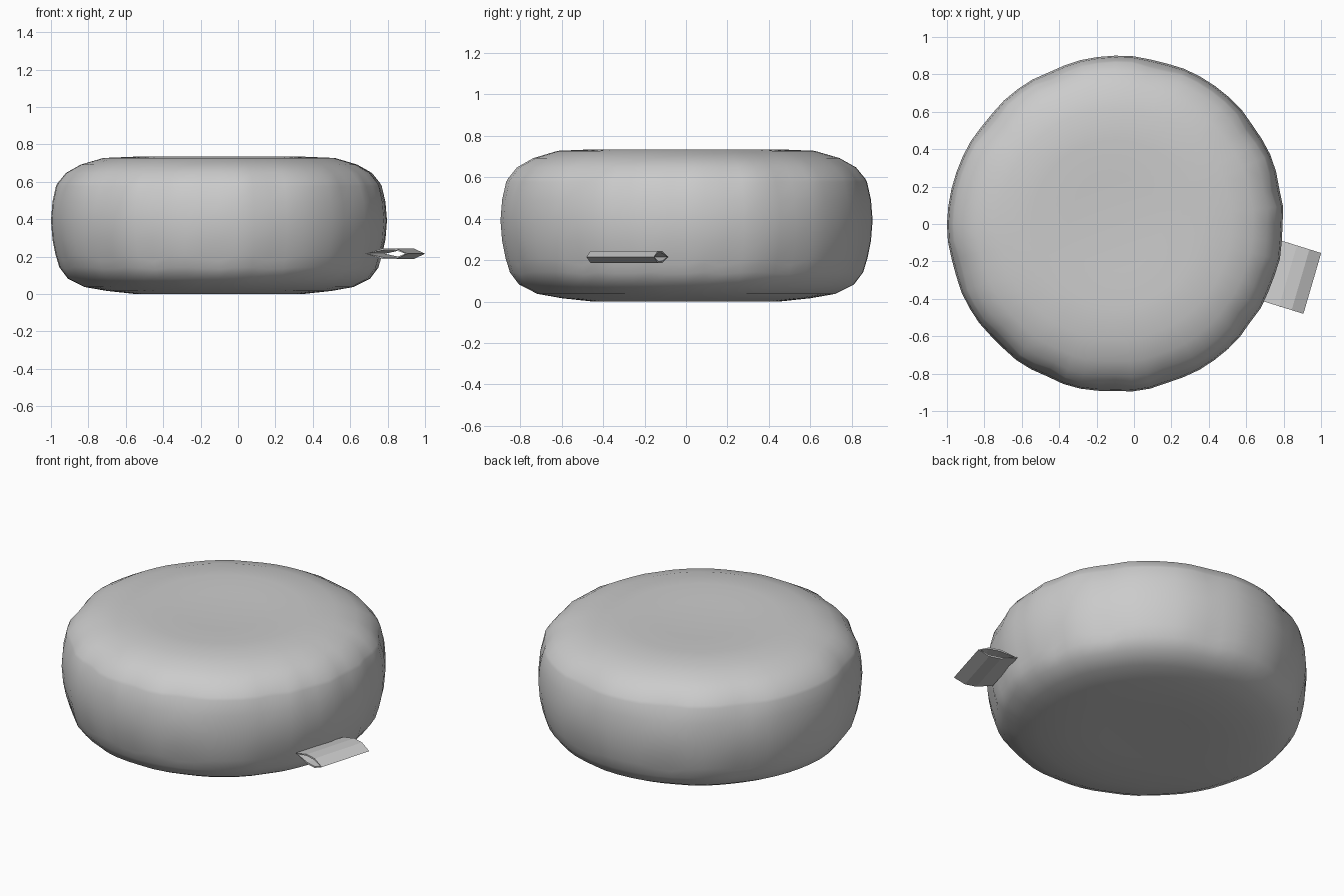
import bpy, bmesh, math
from mathutils import Vector

if "Cube" in bpy.data.objects:
    bpy.data.objects.remove(bpy.data.objects["Cube"])

grey = bpy.data.materials.new("grey fabric")
grey.diffuse_color = (0.6, 0.6, 0.6, 1)
grey.use_nodes = True
grey.node_tree.nodes["Principled BSDF"].inputs["Base Color"].default_value = grey.diffuse_color


def make_object(name, bm):
    bmesh.ops.recalc_face_normals(bm, faces=bm.faces)
    mesh = bpy.data.meshes.new(name)
    bm.to_mesh(mesh)
    bm.free()
    mesh.materials.append(grey)
    obj = bpy.data.objects.new(name, mesh)
    bpy.context.collection.objects.link(obj)
    return obj


# Cushion: revolved profile (radius, height), puckered along its two seams
SEGMENTS = 60
CENTRE_X = -0.1
PROFILE = [(0.25, 0.012), (0.45, 0.008), (0.6, 0.024), (0.72, 0.045), (0.81, 0.09),
           (0.855, 0.15), (0.87, 0.2), (0.875, 0.215), (0.892, 0.3), (0.9, 0.4),
           (0.892, 0.5), (0.873, 0.585), (0.865, 0.6), (0.82, 0.655), (0.74, 0.7),
           (0.62, 0.735), (0.45, 0.742), (0.25, 0.733)]
TUCKS = [-36, -21, -3, 13, 34, 75, 112, 141, 195, 225, 245, 268, 290]


def tuck(deg):
    """How deep the fabric is gathered at this angle, 0 to 1."""
    gaps = [abs((deg - t + 180) % 360 - 180) for t in TUCKS]
    return max(math.exp(-(g / 4.5) ** 2) for g in gaps)


def cushion_point(deg, r, z):
    a = math.radians(deg)
    seam = math.exp(-((z - 0.6) / 0.07) ** 2) + math.exp(-((z - 0.19) / 0.07) ** 2)
    edge = max(0, (r - 0.5) / 0.4)
    full = 1 + 0.012 * edge * math.sin(2 * a) * (math.sin(a) > 0)
    r = r * full - tuck(deg) * (0.008 * edge + 0.016 * seam * edge)
    z -= 0.02 * tuck(deg) * math.exp(-((z - 0.19) / 0.06) ** 2) * edge
    return Vector((CENTRE_X + r * math.cos(a), r * math.sin(a), z))


bm = bmesh.new()
angles = [360 * i / SEGMENTS for i in range(SEGMENTS)]
rings = [[bm.verts.new(cushion_point(d, r, z)) for d in angles] for r, z in PROFILE]
for low, high in zip(rings, rings[1:]):
    for i in range(SEGMENTS):
        j = (i + 1) % SEGMENTS
        bm.faces.new((low[i], low[j], high[j], high[i]))
for ring, z in ((rings[0], 0.016), (rings[-1], 0.727)):
    hub = bm.verts.new((CENTRE_X, 0, z))
    for i in range(SEGMENTS):
        bm.faces.new((ring[i], ring[(i + 1) % SEGMENTS], hub))
cushion = make_object("cushion", bm)
low_z = min(v.co.z for v in cushion.data.vertices)
for v in cushion.data.vertices:
    v.co.z -= low_z

# Tag: folded fabric loop, open at both ends, sewn to the lower seam
LOOP = [(-0.01, 0.215), (0.09, 0.244), (0.16, 0.244), (0.226, 0.215),
        (0.16, 0.186), (0.09, 0.186)]
corner = Vector((0.69, -0.413, 0))
out = Vector((0.955, -0.297, 0))
along = Vector((0.095, 0.325, 0))
bm = bmesh.new()
ends = [[bm.verts.new(corner + out * u + along * k + Vector((0, 0, z))) for u, z in LOOP]
        for k in (0, 1)]
for i in range(6):
    j = (i + 1) % 6
    bm.faces.new((ends[0][i], ends[0][j], ends[1][j], ends[1][i]))
tag = make_object("tag", bm)
cloth = tag.modifiers.new("cloth thickness", "SOLIDIFY")
cloth.thickness = 0.01
cloth.offset = -1

# Soft shading on the cushion
bpy.context.view_layer.objects.active = cushion
cushion.select_set(True)
bpy.ops.object.shade_smooth_by_angle(angle=math.radians(45))
